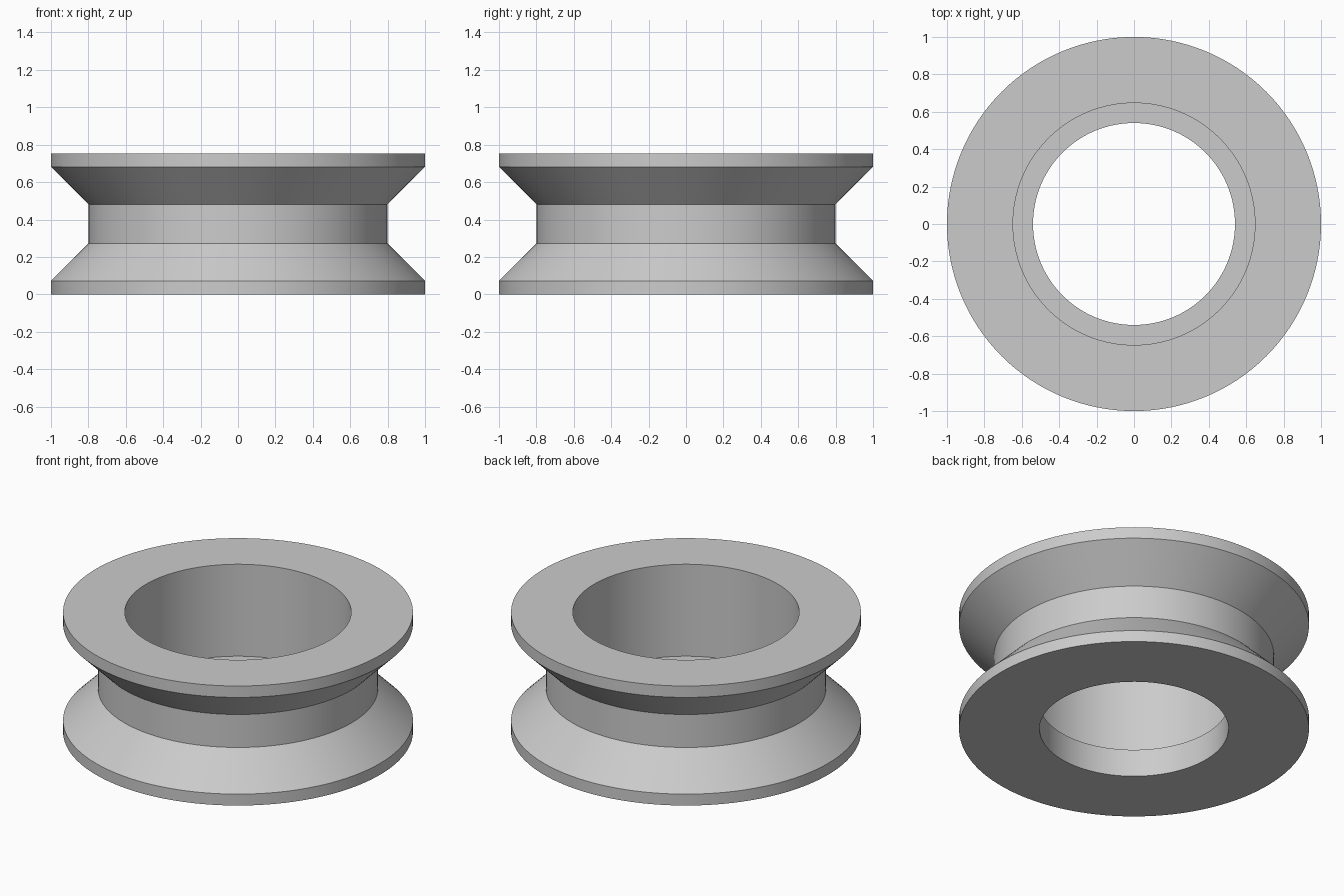
import bpy, bmesh, math

if "Cube" in bpy.data.objects:
    bpy.data.objects.remove(bpy.data.objects["Cube"])

SEGMENTS = 128

# Closed cross-section (radius, height): grooved outside, stepped bore inside
PROFILE = [
    (0.54, 0.0), (1.0, 0.0), (1.0, 0.072), (0.8, 0.273),
    (0.8, 0.481), (1.0, 0.682), (1.0, 0.754),
    (0.647, 0.754), (0.647, 0.174), (0.54, 0.174),
]

grey = bpy.data.materials.new("light grey")
grey.diffuse_color = (0.6, 0.6, 0.6, 1.0)
grey.use_nodes = True
grey.node_tree.nodes["Principled BSDF"].inputs["Base Color"].default_value = grey.diffuse_color


def lathe(name, profile, material):
    """Revolve a closed profile around z."""
    bm = bmesh.new()
    rings = []
    for i in range(SEGMENTS):
        a = 2 * math.pi * i / SEGMENTS
        rings.append([bm.verts.new((r * math.cos(a), r * math.sin(a), z))
                      for r, z in profile])
    n = len(profile)
    for i in range(SEGMENTS):
        here, nxt = rings[i], rings[(i + 1) % SEGMENTS]
        for j in range(n):
            k = (j + 1) % n
            bm.faces.new((here[j], nxt[j], nxt[k], here[k]))
    bmesh.ops.recalc_face_normals(bm, faces=bm.faces)
    mesh = bpy.data.meshes.new(name)
    bm.to_mesh(mesh)
    bm.free()
    mesh.materials.append(material)
    obj = bpy.data.objects.new(name, mesh)
    bpy.context.collection.objects.link(obj)
    return obj


# Grooved pulley wheel with a stepped bearing seat
wheel = lathe("grooved_wheel", PROFILE, grey)
bpy.context.view_layer.objects.active = wheel
wheel.select_set(True)
bpy.ops.object.shade_smooth_by_angle(angle=math.radians(30))
